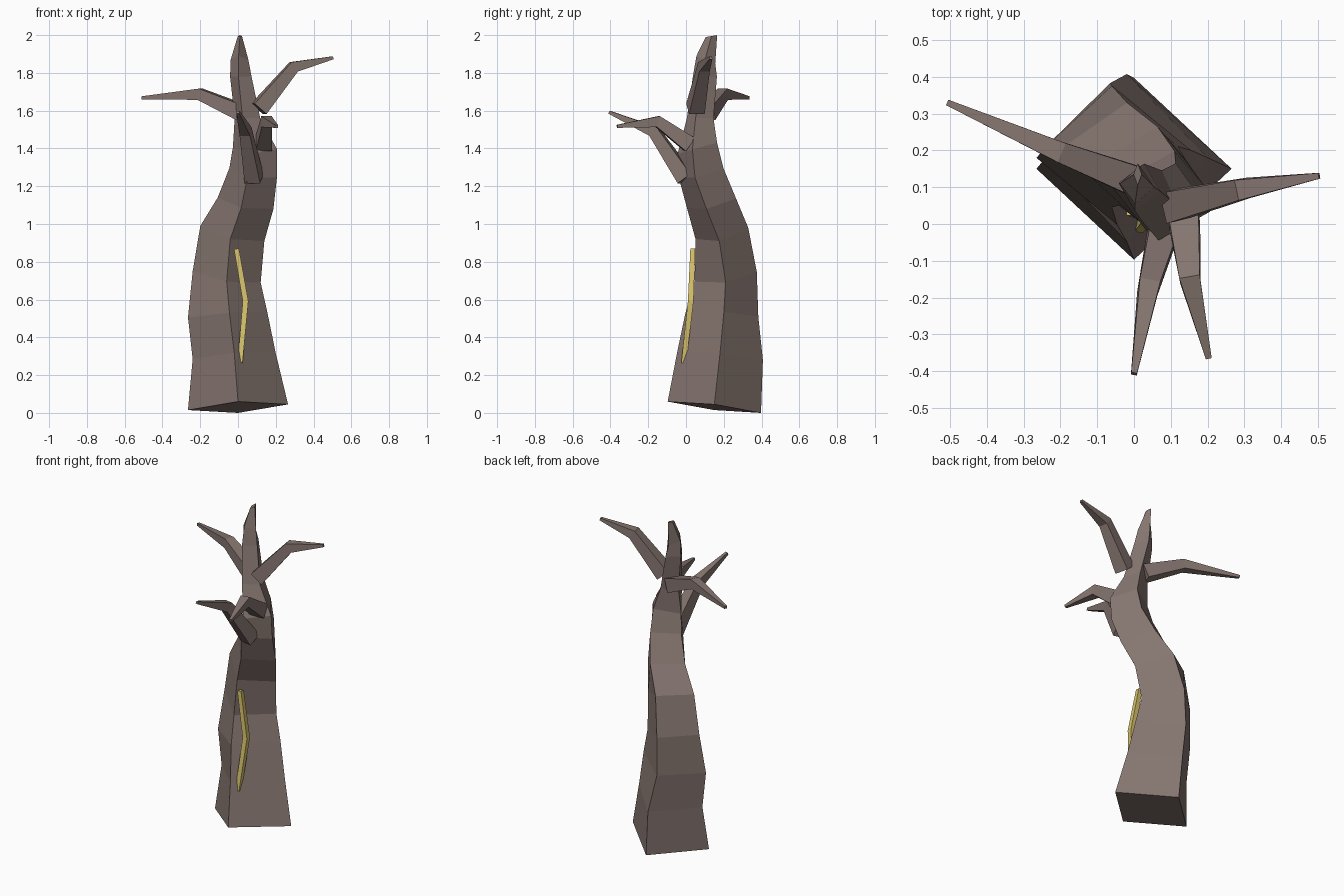
import bpy, bmesh, math
from mathutils import Vector

cube = bpy.data.objects.get("Cube")
if cube:
    bpy.data.objects.remove(cube, do_unlink=True)


def make_material(name, color):
    mat = bpy.data.materials.new(name)
    mat.use_nodes = True
    mat.diffuse_color = color
    mat.node_tree.nodes["Principled BSDF"].inputs["Base Color"].default_value = color
    return mat


def loft(name, rings, mat):
    """Skin a row of four-cornered rings and close both ends."""
    bm = bmesh.new()
    loops = [[bm.verts.new(p) for p in ring] for ring in rings]
    for low, high in zip(loops, loops[1:]):
        for i in range(len(low)):
            j = (i + 1) % len(low)
            bm.faces.new((low[i], low[j], high[j], high[i]))
    bm.faces.new(loops[0])
    bm.faces.new(loops[-1])
    bmesh.ops.recalc_face_normals(bm, faces=bm.faces)
    mesh = bpy.data.meshes.new(name)
    bm.to_mesh(mesh)
    bm.free()
    mesh.materials.append(mat)
    obj = bpy.data.objects.new(name, mesh)
    bpy.context.collection.objects.link(obj)
    return obj


def trunk_ring(x, y, z, half_x, half_y, turn, lift_back, lift_right):
    """Diamond section, turned about z and tilted along both diagonals."""
    c, s = math.cos(turn), math.sin(turn)
    right = Vector((half_x * c, half_x * s, lift_right))
    back = Vector((-half_y * s, half_y * c, lift_back))
    mid = Vector((x, y, z))
    return [mid + right, mid + back, mid - right, mid - back]


def bent_bar(name, points, widths, heights, mat):
    """Tapered square bar along a bent path."""
    pts = [Vector(p) for p in points]
    rings = []
    for i, p in enumerate(pts):
        along = (pts[min(i + 1, len(pts) - 1)] - pts[max(i - 1, 0)]).normalized()
        ref = Vector((0, 0, 1)) if abs(along.z) < 0.9 else Vector((0, -1, 0))
        side = along.cross(ref).normalized()
        up = side.cross(along)
        a, b = side * widths[i] / 2, up * heights[i] / 2
        rings.append([p + a + b, p - a + b, p - a - b, p + a - b])
    return loft(name, rings, mat)


bark = make_material("bark_brown", (0.235, 0.178, 0.160, 1))
yellow = make_material("pale_yellow", (0.68, 0.54, 0.15, 1))

# Trunk: leaning, twisting diamond sections from the foot to the tip
trunk = [
    (0, .15, .03, .265, .247, 0, -.03, .015),
    (-.02, .18, .3, .22, .227, 0, -.02, .015),
    (-.055, .19, .52, .21, .193, .05, -.01, .015),
    (-.06, .21, .72, .18, .165, 0, .025, -.03),
    (-.03, .19, .95, .17, .14, -.08, .03, -.04),
    (.04, .135, 1.11, .15, .132, -.18, .025, -.03),
    (.08, .08, 1.27, .13, .122, -.25, .025, -.025),
    (.09, .06, 1.4, .12, .107, -.22, .03, -.005),
    (.05, .075, 1.56, .072, .075, -.35, 0, 0),
    (.015, .1, 1.78, .058, .065, -.2, 0, 0),
    (.008, .105, 1.87, .047, .05, -.1, -.02, 0),
    (.01, .135, 1.995, .011, .03, 0, .005, 0),
]
loft("trunk", [trunk_ring(*row) for row in trunk], bark)

# Branches: root, elbow and tip of each
branches = {
    "right_branch": [(.02, .11, 1.59), (-.2, .195, 1.687), (-.507, .33, 1.668)],
    "left_branch": [(.11, .05, 1.61), (.295, .095, 1.832), (.503, .131, 1.88)],
    "front_low_branch": [(.085, 0, 1.24), (.04, -.17, 1.49), (0, -.407, 1.592)],
    "front_high_branch": [(.135, .02, 1.42), (.152, -.15, 1.542), (.203, -.365, 1.517)],
}
for name, path in branches.items():
    bent_bar(name, path, (.085, .056, .016), (.085, .06, .016), bark)

# Bent yellow strip standing in front of the trunk
bent_bar("yellow_strip",
         [(.011, -.012, .265), (.04, .025, .59), (-.008, .036, .868)],
         (.026, .03, .026), (.026, .03, .026), yellow)
